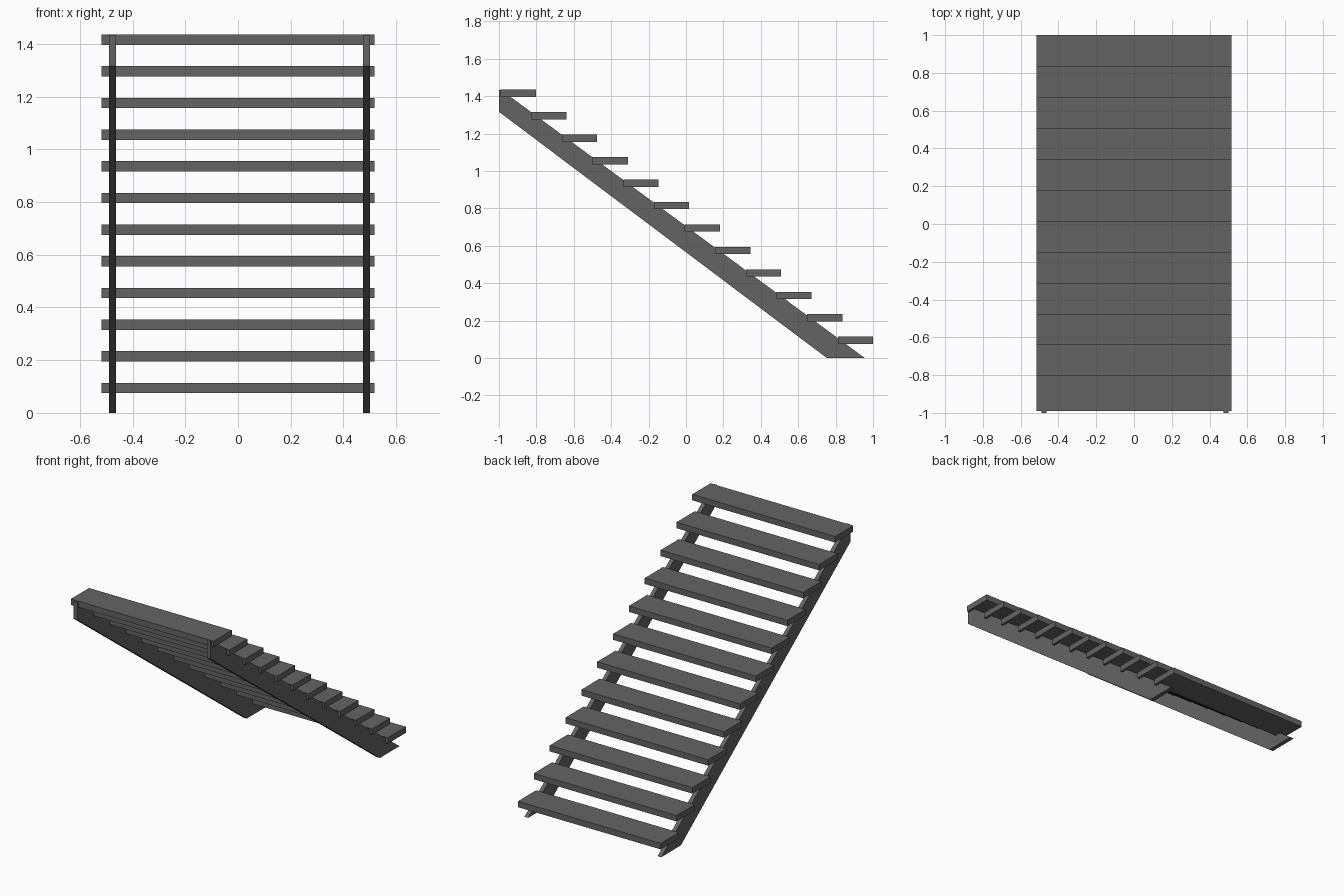
import bpy
import bmesh

if "Cube" in bpy.data.objects:
    bpy.data.objects.remove(bpy.data.objects["Cube"])

grey = bpy.data.materials.new("dark grey")
grey.diffuse_color = (0.127, 0.127, 0.127, 1)
grey.use_nodes = True
grey.node_tree.nodes["Principled BSDF"].inputs["Base Color"].default_value = grey.diffuse_color


def extrude_x(name, profile, x0, x1):
    """Solid made from a (y, z) profile swept from x0 to x1."""
    bm = bmesh.new()
    face = bm.faces.new([bm.verts.new((x0, y, z)) for y, z in profile])
    out = bmesh.ops.extrude_face_region(bm, geom=[face])
    verts = [g for g in out["geom"] if isinstance(g, bmesh.types.BMVert)]
    bmesh.ops.translate(bm, verts=verts, vec=(x1 - x0, 0, 0))
    bmesh.ops.recalc_face_normals(bm, faces=bm.faces)
    mesh = bpy.data.meshes.new(name)
    bm.to_mesh(mesh)
    bm.free()
    mesh.materials.append(grey)
    obj = bpy.data.objects.new(name, mesh)
    bpy.context.collection.objects.link(obj)
    return obj


# Sloping side beams, cut flat at the floor and upright at the top
beam = [(0.753, 0), (0.956, 0), (-0.988, 1.433), (-1.0, 1.433), (-1.0, 1.316)]
extrude_x("left_stringer", beam, -0.490, -0.463)
extrude_x("right_stringer", beam, 0.474, 0.501)

# Twelve open treads
COUNT, DEPTH, THICK = 12, 0.188, 0.039
for i in range(COUNT):
    t = i / (COUNT - 1)
    y = 0.812 - t * 1.803
    z = 0.075 + t * 1.321
    extrude_x(f"tread_{i + 1}",
              [(y, z), (y + DEPTH, z), (y + DEPTH, z + THICK), (y, z + THICK)],
              -0.517, 0.517)
